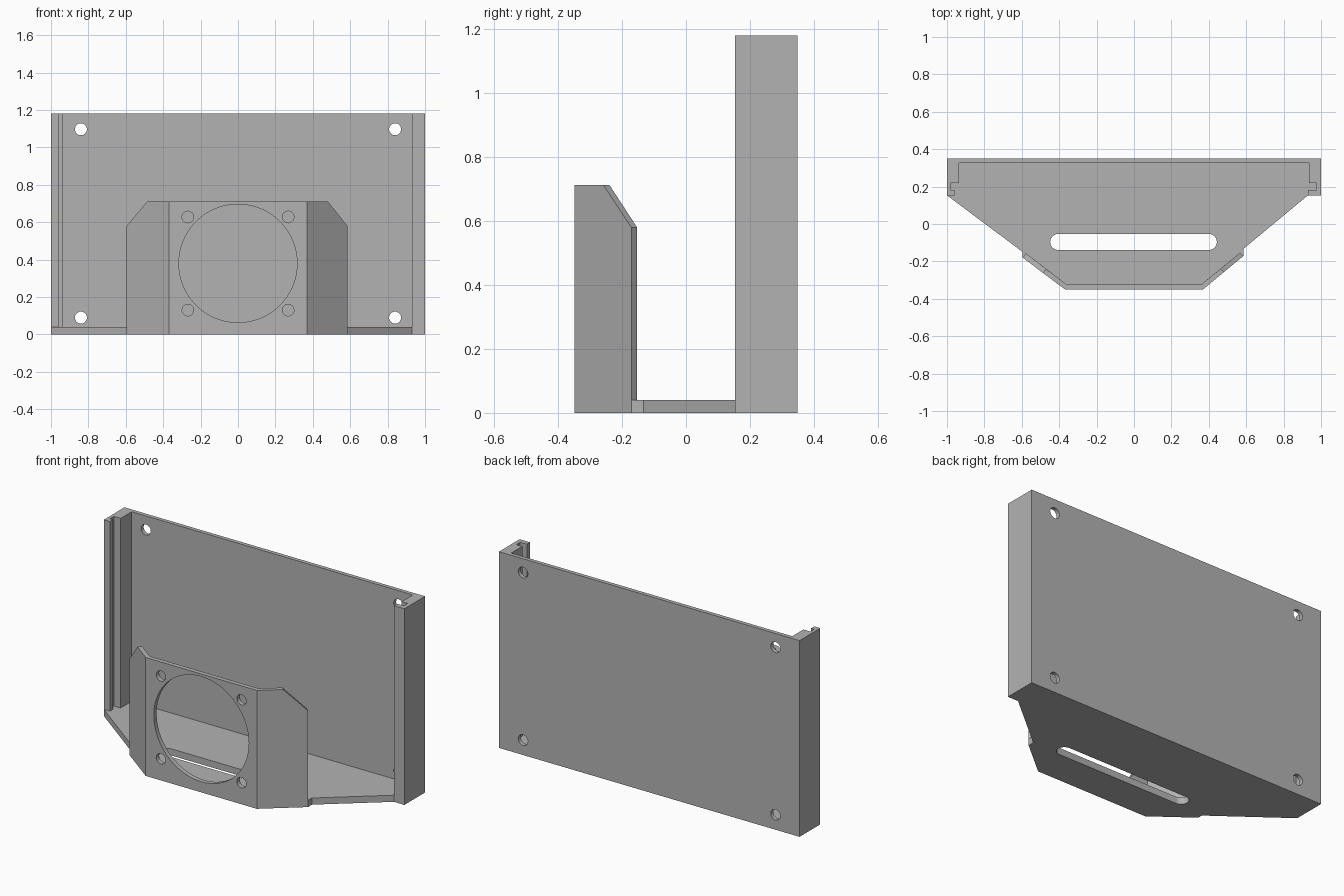
import bpy
import bmesh
from mathutils import Matrix, Vector

cube = bpy.data.objects.get("Cube")
if cube:
    bpy.data.objects.remove(cube, do_unlink=True)

grey = bpy.data.materials.new("plain grey")
grey.use_nodes = True
colour = (0.45, 0.45, 0.45, 1)
grey.diffuse_color = colour
grey.node_tree.nodes["Principled BSDF"].inputs["Base Color"].default_value = colour


def loft(name, loop_a, loop_b, caps=None):
    """Closed solid between two matching loops; caps split bent end faces."""
    bm = bmesh.new()
    a = [bm.verts.new(p) for p in loop_a]
    b = [bm.verts.new(p) for p in loop_b]
    n = len(a)
    for cap in caps or [range(n)]:
        bm.faces.new([a[i] for i in cap])
        bm.faces.new([b[i] for i in reversed(cap)])
    for i in range(n):
        j = (i + 1) % n
        bm.faces.new((a[j], a[i], b[i], b[j]))
    bmesh.ops.recalc_face_normals(bm, faces=bm.faces)
    return finish(name, bm)


def finish(name, bm):
    mesh = bpy.data.meshes.new(name)
    bm.to_mesh(mesh)
    bm.free()
    mesh.materials.append(grey)
    obj = bpy.data.objects.new(name, mesh)
    bpy.context.collection.objects.link(obj)
    return obj


def prism(name, outline, z0, z1):
    return loft(name, [(x, y, z0) for x, y in outline], [(x, y, z1) for x, y in outline])


def add_cylinder(bm, centre, radius, depth, segments):
    """Cylinder along y."""
    bmesh.ops.create_cone(bm, cap_ends=True, segments=segments, radius1=radius,
                          radius2=radius, depth=depth,
                          matrix=Matrix.Translation(Vector(centre)) @ Matrix.Rotation(1.5707963, 4, "X"))


def cut(obj, cutter):
    mod = obj.modifiers.new("holes", "BOOLEAN")
    mod.operation = "DIFFERENCE"
    mod.solver = "EXACT"
    mod.object = cutter
    bpy.context.view_layer.update()
    graph = bpy.context.evaluated_depsgraph_get()
    mesh = bpy.data.meshes.new_from_object(obj.evaluated_get(graph))
    obj.modifiers.clear()
    obj.data = mesh
    bpy.data.objects.remove(cutter, do_unlink=True)


# Main dimensions
HEIGHT, FLOOR, WALL_TOP, SHOULDER = 1.18, 0.04, 0.712, 0.58
BACK, RAIL_FRONT = 0.349, 0.153

# Inner channel outline, with a card groove in each rail
channel = [(-0.96, RAIL_FRONT), (-0.96, 0.183), (-0.98, 0.183), (-0.98, 0.22),
           (-0.935, 0.22), (-0.935, 0.325), (0.935, 0.325), (0.935, 0.22),
           (0.975, 0.22), (0.975, 0.183), (0.93, 0.183), (0.93, RAIL_FRONT)]

# Back plate with side rails
back_plate = prism("back_plate_and_rails",
                   channel + [(1, RAIL_FRONT), (1, BACK), (-1, BACK), (-1, RAIL_FRONT)],
                   0, HEIGHT)
bm = bmesh.new()
for x in (-0.84, 0.84):
    for z in (0.09, 1.097):
        add_cylinder(bm, (x, 0.337, z), 0.032, 0.1, 32)
cut(back_plate, finish("plate_hole_cutter", bm))

# Front wall footprint: corner, shoulder start and end of each wing
outer_right = [(0.37, -0.349), (0.48, -0.258), (0.585, -0.171)]
inner_right = [(0.362, -0.322), (0.463, -0.239), (0.567, -0.153)]
outer_left = [(-0.37, -0.349), (-0.485, -0.263), (-0.595, -0.18)]
inner_left = [(-0.362, -0.322), (-0.47, -0.24), (-0.578, -0.157)]


def wing(points):
    corner, shoulder, end = points
    return [(*corner, 0), (*end, 0), (*end, SHOULDER),
            (*shoulder, WALL_TOP), (*corner, WALL_TOP)]


# Front wall with two folded wings
front_wall = loft("front_fan_wall",
                  wing(outer_right) + wing(outer_left)[::-1],
                  wing(inner_right) + wing(inner_left)[::-1],
                  [(0, 1, 2, 3, 4), (0, 4, 5, 9), (5, 6, 7, 8, 9)])
bm = bmesh.new()
add_cylinder(bm, (0, -0.335, 0.38), 0.316, 0.08, 96)
for x in (-0.268, 0.268):
    for z in (0.13, 0.628):
        add_cylinder(bm, (x, -0.335, z), 0.031, 0.08, 32)
cut(front_wall, finish("fan_hole_cutter", bm))

# Floor between the channel and the front wall
floor = prism("floor",
              channel + [(0.585, -0.133), outer_right[2], inner_right[2], inner_right[0],
                         inner_left[0], inner_left[2], outer_left[2], (-0.595, -0.15),
                         (-1, RAIL_FRONT)],
              0, FLOOR)

# Rounded cable slot in the floor
slot = bmesh.new()
for x in (-0.405, 0.4):
    bmesh.ops.create_circle(slot, segments=32, radius=0.043,
                            matrix=Matrix.Translation((x, -0.096, -0.05)))
hull = bmesh.ops.convex_hull(slot, input=slot.verts)
bmesh.ops.dissolve_limit(slot, angle_limit=0.01, verts=slot.verts, edges=slot.edges)
extruded = bmesh.ops.extrude_face_region(slot, geom=slot.faces[:])
top = [v for v in extruded["geom"] if isinstance(v, bmesh.types.BMVert)]
bmesh.ops.translate(slot, verts=top, vec=(0, 0, 0.15))
bmesh.ops.recalc_face_normals(slot, faces=slot.faces)
cut(floor, finish("slot_cutter", slot))

# Smooth hole walls, crisp edges elsewhere
for obj in (back_plate, front_wall, floor):
    bpy.ops.object.select_all(action="DESELECT")
    obj.select_set(True)
    bpy.context.view_layer.objects.active = obj
    bpy.ops.object.shade_smooth_by_angle(angle=0.5)
